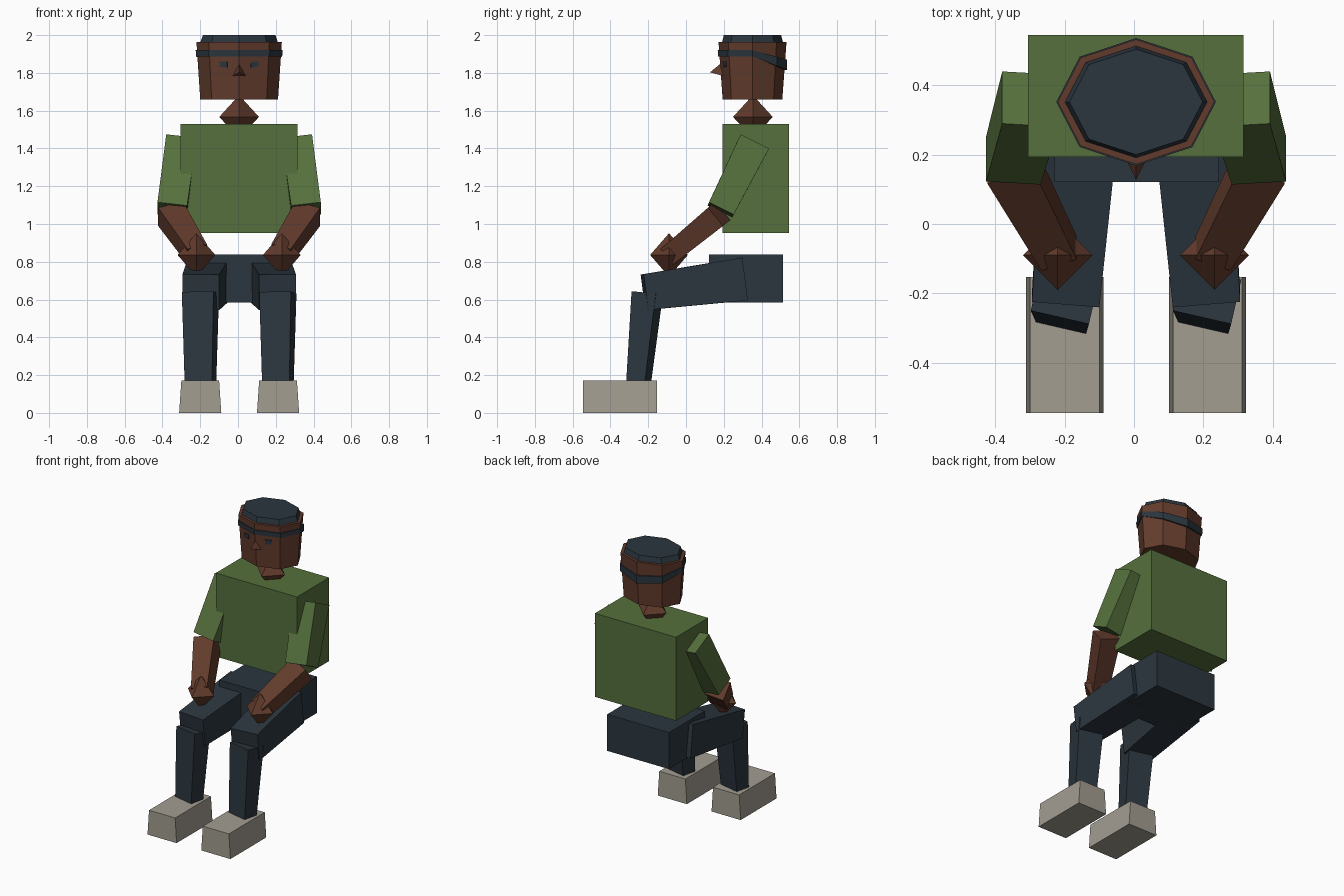
import bpy, bmesh, math
from mathutils import Vector

if "Cube" in bpy.data.objects:
    bpy.data.objects.remove(bpy.data.objects["Cube"])

MID = 0.006                          # body centre line
HEAD = Vector((MID, 0.352, 0))       # head axis


def material(name, rgb):
    m = bpy.data.materials.new(name)
    m.use_nodes = True
    m.diffuse_color = (*rgb, 1)
    bsdf = next(n for n in m.node_tree.nodes if n.type == 'BSDF_PRINCIPLED')
    bsdf.inputs["Base Color"].default_value = (*rgb, 1)
    bsdf.inputs["Roughness"].default_value = 0.9
    return m


GREEN = material("shirt_green", (0.092, 0.162, 0.046))
NAVY = material("dark_slate", (0.025, 0.037, 0.049))
SKIN = material("brown_skin", (0.122, 0.044, 0.025))
STONE = material("shoe_grey", (0.366, 0.337, 0.283))


def finish(name, bm, mat):
    bmesh.ops.recalc_face_normals(bm, faces=bm.faces[:])
    mesh = bpy.data.meshes.new(name)
    bm.to_mesh(mesh)
    bm.free()
    mesh.materials.append(mat)
    ob = bpy.data.objects.new(name, mesh)
    bpy.context.collection.objects.link(ob)
    return ob


def loft(name, rings, mat, closed=False):
    """Skin a list of point rings; cap the ends, or join last to first."""
    bm = bmesh.new()
    vs = [[bm.verts.new(p) for p in ring] for ring in rings]
    n = len(vs[0])
    pairs = list(zip(vs, vs[1:])) + ([(vs[-1], vs[0])] if closed else [])
    for lo, hi in pairs:
        for i in range(n):
            j = (i + 1) % n
            bm.faces.new((lo[i], lo[j], hi[j], hi[i]))
    if not closed:
        bm.faces.new(vs[0])
        bm.faces.new(vs[-1])
    return finish(name, bm, mat)


def limb(name, a, b, size_a, size_b, mat, side=(1, 0, 0)):
    """Tapered square bar from a to b, its width running along side."""
    a, b = Vector(a), Vector(b)
    axis = (b - a).normalized()
    u = Vector(side)
    u = (u - axis * u.dot(axis)).normalized()
    v = axis.cross(u)
    corners = ((-1, -1), (1, -1), (1, 1), (-1, 1))
    rings = [[c + u * (i * w / 2) + v * (j * d / 2) for i, j in corners]
             for c, (w, d) in ((a, size_a), (b, size_b))]
    return loft(name, rings, mat)


def box(name, lo, hi, mat):
    x, y = (lo[0] + hi[0]) / 2, (lo[1] + hi[1]) / 2
    size = (hi[0] - lo[0], hi[1] - lo[1])
    return limb(name, (x, y, lo[2]), (x, y, hi[2]), size, size, mat)


def diamond(name, centre, radius, height, mat):
    """Eight-faced double pyramid."""
    bm = bmesh.new()
    belt = [bm.verts.new(Vector(centre) + Vector((math.cos(t), math.sin(t), 0)) * radius)
            for t in (k * math.pi / 2 for k in range(4))]
    for h in (height, -height):
        tip = bm.verts.new(Vector(centre) + Vector((0, 0, h)))
        for i in range(4):
            bm.faces.new((belt[i], belt[(i + 1) % 4], tip))
    return finish(name, bm, mat)


def octagon(rx, ry, z):
    """Eight points round the head axis; z may depend on the y direction."""
    pts = []
    for k in range(8):
        t = k * math.pi / 4
        h = z(math.sin(t)) if callable(z) else z
        pts.append(HEAD + Vector((rx * math.cos(t), ry * math.sin(t), h)))
    return pts


# Trunk
box("torso", (-0.305, 0.193, 0.952), (0.316, 0.545, 1.53), GREEN)
box("pelvis", (-0.229, 0.121, 0.585), (0.244, 0.513, 0.838), NAVY)
diamond("neck", (MID, 0.354, 1.567), 0.105, 0.115, SKIN)

# Head and cap
loft("head", [octagon(0.206, 0.158, 1.66), octagon(0.226, 0.18, 1.963)], SKIN)
loft("cap", [octagon(0.205, 0.161, 1.95), octagon(0.205, 0.161, 1.963),
             octagon(0.192, 0.152, 2.0)], NAVY)


# Headband, level in front and dropping towards the back
def band_top(s):
    return 1.92 - 0.05 * max(s, 0)


def band_bottom(s):
    return 1.888 - 0.072 * max(s, 0)


loft("headband", [octagon(0.228, 0.182, band_bottom), octagon(0.23, 0.184, band_top),
                  octagon(0.21, 0.165, band_top), octagon(0.21, 0.165, band_bottom)],
     NAVY, closed=True)

# Nose
bm = bmesh.new()
top, left, right, tip = [bm.verts.new((MID + x, y, z)) for x, y, z in (
    (0, 0.178, 1.845), (0.036, 0.2, 1.783), (-0.036, 0.2, 1.783), (0, 0.127, 1.803))]
for f in ((top, left, tip), (top, tip, right), (left, right, tip), (top, right, left)):
    bm.faces.new(f)
finish("nose", bm, SKIN)

# Paired parts
for label, s in (("left", 1), ("right", -1)):

    def at(x, y, z):
        return (MID + s * x, y, z)

    limb(label + "_eye", at(0.082, 0.206, 1.83), at(0.082, 0.205, 1.86),
         (0.042, 0.009), (0.042, 0.009), NAVY, side=(1, s * 0.325, 0))
    limb(label + "_upper_arm", at(0.304, 0.36, 1.428), at(0.354, 0.183, 1.074),
         (0.165, 0.168), (0.158, 0.145), GREEN)
    limb(label + "_forearm", at(0.363, 0.177, 1.055), at(0.222, -0.085, 0.84),
         (0.142, 0.125), (0.11, 0.105), SKIN)
    diamond(label + "_hand", at(0.226, -0.09, 0.836), 0.1, 0.115, SKIN)
    limb(label + "_thigh", at(0.16, 0.304, 0.708), at(0.203, -0.22, 0.639),
         (0.22, 0.228), (0.195, 0.19), NAVY)
    limb(label + "_shin", at(0.205, -0.205, 0.636), at(0.205, -0.252, 0.15),
         (0.172, 0.132), (0.148, 0.1), NAVY, side=(0.974, -0.225, 0))
    limb(label + "_shoe", at(0.206, -0.349, 0), at(0.206, -0.349, 0.171),
         (0.223, 0.392), (0.2, 0.392), STONE)
